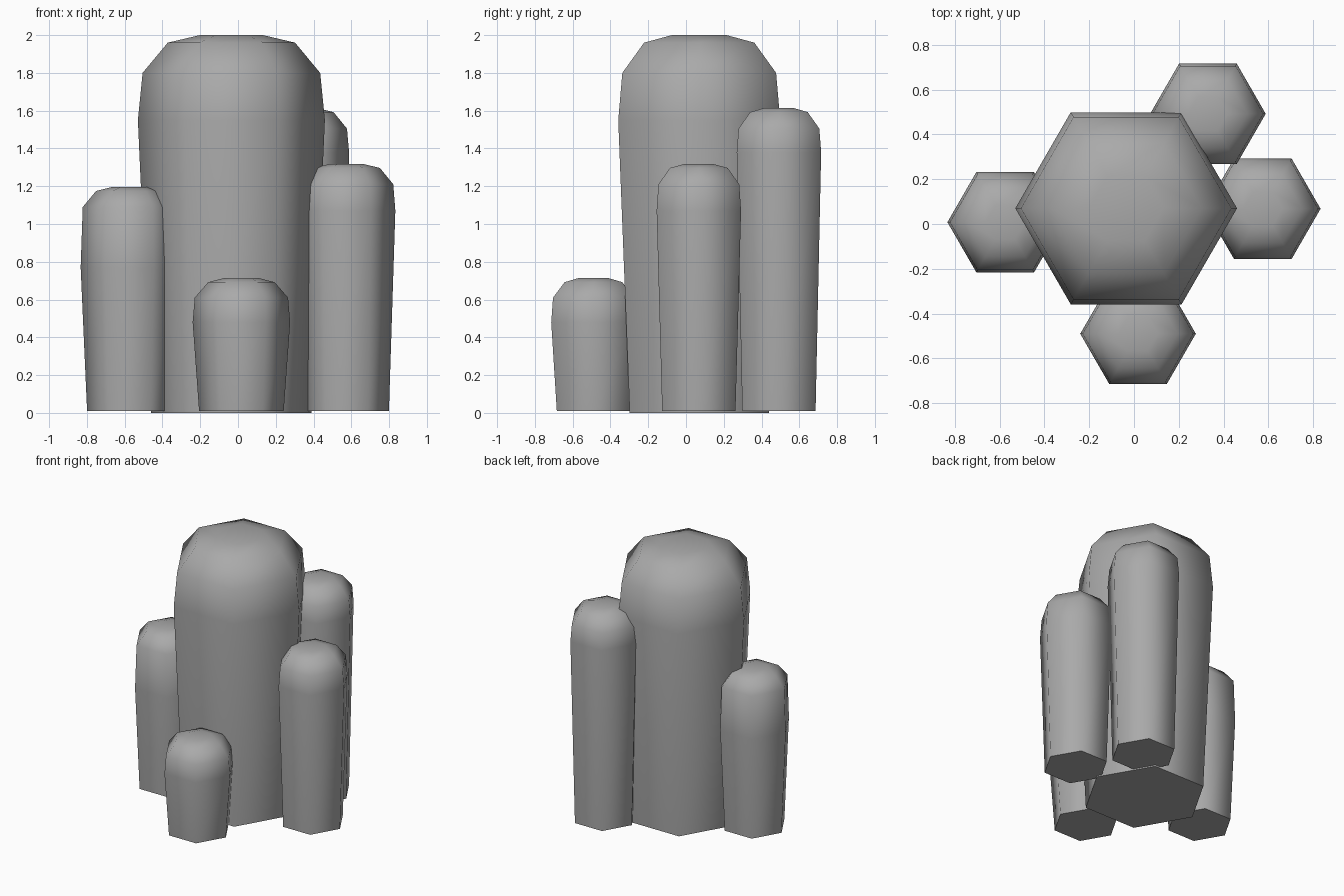
import bpy, bmesh, math

if "Cube" in bpy.data.objects:
    bpy.data.objects.remove(bpy.data.objects["Cube"])

stone = bpy.data.materials.new("stone_grey")
stone.diffuse_color = (0.4, 0.4, 0.4, 1)
stone.use_nodes = True
stone.node_tree.nodes["Principled BSDF"].inputs["Base Color"].default_value = stone.diffuse_color


def column(name, x, y, rings):
    """Six-sided column lofted through (height, radius) rings, capped at both ends."""
    bm = bmesh.new()
    loops = [[bm.verts.new((r * math.cos(i * math.pi / 3), r * math.sin(i * math.pi / 3), z))
              for i in range(6)] for z, r in rings]
    for a, b in zip(loops, loops[1:]):
        for i in range(6):
            j = (i + 1) % 6
            bm.faces.new((a[i], a[j], b[j], b[i]))
    bm.faces.new(loops[0][::-1])
    bm.faces.new(loops[-1])
    mesh = bpy.data.meshes.new(name)
    bm.to_mesh(mesh)
    bm.free()
    mesh.materials.append(stone)
    obj = bpy.data.objects.new(name, mesh)
    obj.location = (x, y, 0)
    bpy.context.collection.objects.link(obj)
    # soft corners, crisp base edge
    bpy.ops.object.select_all(action='DESELECT')
    obj.select_set(True)
    bpy.context.view_layer.objects.active = obj
    bpy.ops.object.shade_smooth_by_angle(angle=math.radians(70))


# Tall central column
column("main_column", -0.035, 0.07,
       [(0, 0.425), (1.55, 0.495), (1.8, 0.47), (1.96, 0.337), (2.0, 0.167)])

# Smaller columns around it: name, x, y, widest height, shoulder, upper rim, top
for name, x, y, wide, shoulder, rim, top in (
        ("left_column", -0.575, 0.008, 0.77, 1.09, 1.175, 1.197),
        ("front_column", 0.018, -0.49, 0.48, 0.61, 0.692, 0.715),
        ("right_column", 0.575, 0.068, 1.07, 1.21, 1.297, 1.318),
        ("back_column", 0.33, 0.492, 1.38, 1.505, 1.592, 1.615)):
    column(name, x, y, [(0.01, 0.224), (wide, 0.258), (shoulder, 0.247),
                        (rim, 0.176), (top, 0.087)])
